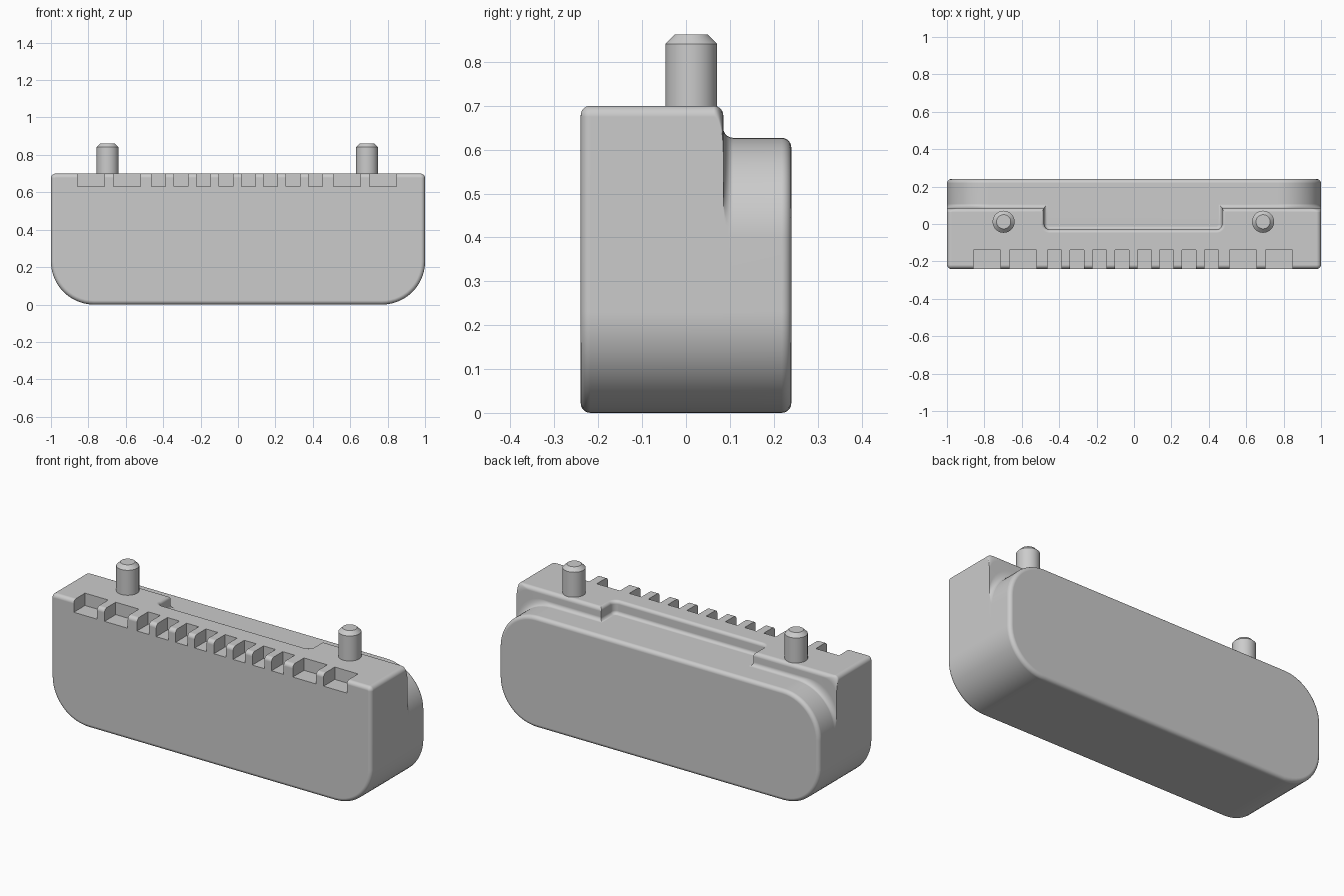
import bpy, bmesh
from math import sin, cos, pi
from mathutils import Vector

if "Cube" in bpy.data.objects:
    bpy.data.objects.remove(bpy.data.objects["Cube"])

grey = bpy.data.materials.new("plain grey")
grey.use_nodes = True
grey.diffuse_color = (0.6, 0.6, 0.6, 1)
grey.node_tree.nodes["Principled BSDF"].inputs["Base Color"].default_value = (0.6, 0.6, 0.6, 1)

ARC, FILLET = 14, 6
TOP, SHELF, STEP_Y, HALF_Y = 0.70, 0.627, 0.085, 0.24
CORNER, EDGE = 0.23, 0.022


def add_object(name, bm):
    bmesh.ops.recalc_face_normals(bm, faces=bm.faces[:])
    mesh = bpy.data.meshes.new(name)
    bm.to_mesh(mesh)
    bm.free()
    mesh.materials.append(grey)
    obj = bpy.data.objects.new(name, mesh)
    bpy.context.collection.objects.link(obj)
    return obj


def activate(obj):
    bpy.ops.object.select_all(action="DESELECT")
    obj.select_set(True)
    bpy.context.view_layer.objects.active = obj


def loft(bm, rings):
    """Skin a stack of equal rings and cap both ends."""
    loops = [[bm.verts.new(p) for p in ring] for ring in rings]
    n = len(loops[0])
    for a, b in zip(loops, loops[1:]):
        for i in range(n):
            j = (i + 1) % n
            bm.faces.new((a[i], a[j], b[j], b[i]))
    bm.faces.new(loops[0])
    bm.faces.new(loops[-1])


def rounded_rect(u0, u1, v0, v1, r_low, r_high):
    """Outline with separate corner radii for the low and high v sides."""
    corners = [(u1 - r_high, v1 - r_high, r_high), (u0 + r_high, v1 - r_high, r_high),
               (u0 + r_low, v0 + r_low, r_low), (u1 - r_low, v0 + r_low, r_low)]
    pts = []
    for q, (u, v, r) in enumerate(corners):
        for k in range(ARC + 1):
            a = pi / 2 * (q + k / ARC)
            pts.append((u + r * cos(a), v + r * sin(a)))
    return pts


def body_ring(y, inset=0, t=0):
    """Outline blended from the tall front block (0) to the low rear plate (1)."""
    d = inset
    tall = rounded_rect(-1 + d, 1 - d, d, TOP - d, CORNER - d, 0.025 - d)
    low = rounded_rect(-1 + d, 1 - d, d, SHELF - d, CORNER - d, CORNER - d)
    return [Vector((a[0], y, a[1])).lerp(Vector((b[0], y, b[1])), t)
            for a, b in zip(tall, low)]


# Body: rounded front edge, filleted step, rounded rear edge
angles = [pi / 2 * k / FILLET for k in range(FILLET + 1)]
drop = TOP - SHELF
rings = [body_ring(-HALF_Y + EDGE * (1 - sin(a)), EDGE * (1 - cos(a))) for a in reversed(angles)]
rings += [body_ring(STEP_Y - EDGE * (1 - sin(a)), 0, EDGE * (1 - cos(a)) / drop) for a in angles]
rings += [body_ring(STEP_Y + EDGE * (1 - sin(a)), 0, 1 - EDGE * (1 - cos(a)) / drop)
          for a in reversed(angles)]
rings += [body_ring(HALF_Y - EDGE * (1 - sin(a)), EDGE * (1 - cos(a)), 1) for a in angles]
bm = bmesh.new()
loft(bm, rings)
body = add_object("body", bm)


# Recess cutter: filleted floor, flared rim
def recess_ring(z, grow):
    r = 0.03 + grow
    outline = rounded_rect(-0.48 - grow, 0.47 + grow, -0.03 - grow, 0.35, r, r)
    return [Vector((x, y, z)) for x, y in outline]


floor, soft = SHELF + 0.0003, 0.018
rings = [recess_ring(floor + soft * (1 - cos(a)), -soft * (1 - sin(a))) for a in angles]
rings += [recess_ring(TOP - soft * (1 - sin(a)), soft * (1 - cos(a))) for a in angles]
rings.append(recess_ring(TOP + 0.1, soft))
bm = bmesh.new()
loft(bm, rings)
recess_cutter = add_object("recess_cutter", bm)

# Notch cutters along the front top edge
notches = [(-0.005 + 0.12 * (i - 3.5), 0.075) for i in range(8)]
notches += [(-0.005 + s * x, 0.145) for s in (-1, 1) for x in (0.588, 0.78)]
bm = bmesh.new()
for x, width in notches:
    cube = bmesh.ops.create_cube(bm, size=1)["verts"]
    bmesh.ops.scale(bm, vec=(width, 0.2, 0.2), verts=cube)
    bmesh.ops.translate(bm, vec=(x, -0.24, 0.73), verts=cube)
notch_cutter = add_object("notch_cutter", bm)

# Cut the body
activate(body)
for cutter in (recess_cutter, notch_cutter):
    mod = body.modifiers.new("cut", "BOOLEAN")
    mod.operation = "DIFFERENCE"
    mod.solver = "EXACT"
    mod.object = cutter
    bpy.ops.object.modifier_apply(modifier=mod.name)
    bpy.data.objects.remove(cutter)


# Pins with chamfered tips
def pin(name, x):
    bm = bmesh.new()
    bmesh.ops.create_cone(bm, cap_ends=True, segments=40, radius1=0.059, radius2=0.059, depth=0.182)
    bmesh.ops.translate(bm, vec=(x, 0.012, 0.771), verts=bm.verts[:])
    rim = [e for e in bm.edges if all(v.co.z > 0.8 for v in e.verts)]
    bmesh.ops.bevel(bm, geom=rim, offset=0.021, segments=1, affect="EDGES")
    return add_object(name, bm)


parts = [body, pin("left_pin", 0.69), pin("right_pin", -0.697)]
for part in parts:
    activate(part)
    bpy.ops.object.shade_smooth_by_angle(angle=pi / 6)
    weighted = part.modifiers.new("even_shading", "WEIGHTED_NORMAL")
    weighted.keep_sharp = True
